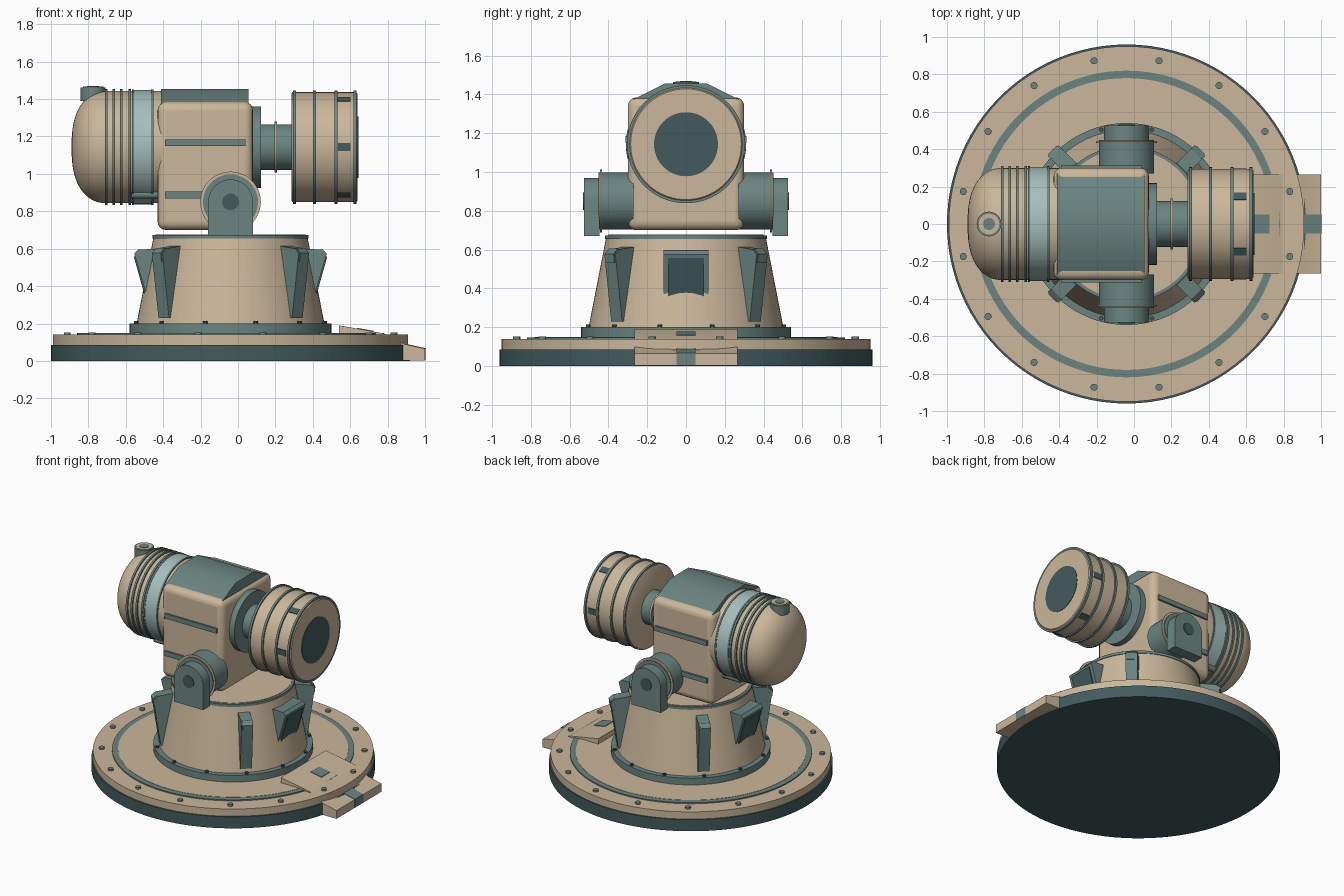
import bpy, bmesh, math
from mathutils import Matrix, Vector

if "Cube" in bpy.data.objects:
    bpy.data.objects.remove(bpy.data.objects["Cube"])

CX = -0.04      # turret axis
AZ = 1.143      # barrel axis height


def material(name, rgb):
    m = bpy.data.materials.new(name)
    m.diffuse_color = (*rgb, 1)
    m.use_nodes = True
    m.node_tree.nodes["Principled BSDF"].inputs["Base Color"].default_value = m.diffuse_color
    return m


TAN = material("sand", (0.60, 0.475, 0.325))
TEAL = material("teal", (0.145, 0.235, 0.222))
DARK = material("dark_teal", (0.055, 0.105, 0.11))
LIGHT = material("pale_teal", (0.38, 0.52, 0.51))


def finish(name, bm, mat, matrix=Matrix(), bevel=0):
    bmesh.ops.recalc_face_normals(bm, faces=bm.faces[:])
    me = bpy.data.meshes.new(name)
    bm.to_mesh(me)
    bm.free()
    me.transform(matrix)
    me.materials.append(mat)
    for p in me.polygons:
        p.use_smooth = True
    me.set_sharp_from_angle(angle=math.radians(32))
    ob = bpy.data.objects.new(name, me)
    bpy.context.collection.objects.link(ob)
    if bevel:
        b = ob.modifiers.new("round", 'BEVEL')
        b.width, b.segments = bevel, 4
    return ob


ORIGINS = {
    'Z': Matrix.Translation((CX, 0, 0)),
    'X': Matrix.Translation((0, 0, AZ)) @ Matrix.Rotation(math.pi / 2, 4, 'Y'),
    'Y': Matrix.Translation((CX, 0, 0.85)) @ Matrix.Rotation(-math.pi / 2, 4, 'X'),
}


def lathe(name, axis, profile, mat, seg=72):
    """Solid of revolution; profile is (position on axis, radius)."""
    bm = bmesh.new()
    rings = []
    for t, r in profile:
        rings.append([bm.verts.new((r * math.cos(a), r * math.sin(a), t))
                      for a in (2 * math.pi * i / seg for i in range(seg))])
    for A, B in zip(rings, rings[1:]):
        for i in range(seg):
            j = (i + 1) % seg
            bm.faces.new((A[i], A[j], B[j], B[i]))
    bm.faces.new(rings[0])
    bm.faces.new(rings[-1])
    return finish(name, bm, mat, ORIGINS[axis] if isinstance(axis, str) else axis)


def disc(name, axis, t0, t1, r, mat, seg=72):
    return lathe(name, axis, [(t0, r), (t1, r)], mat, seg)


def box(name, lo, hi, mat, matrix=Matrix(), bevel=0):
    bm = bmesh.new()
    bmesh.ops.create_cube(bm, size=1)
    lo, hi = Vector(lo), Vector(hi)
    for v in bm.verts:
        v.co = Vector(v.co[k] * (hi[k] - lo[k]) + (hi[k] + lo[k]) / 2 for k in range(3))
    return finish(name, bm, mat, matrix, bevel)


def prism(name, pts, half, mat, matrix=Matrix()):
    """Profile in xz, extruded along y by +-half."""
    bm = bmesh.new()
    a = [bm.verts.new((x, -half, z)) for x, z in pts]
    b = [bm.verts.new((x, half, z)) for x, z in pts]
    bm.faces.new(a)
    bm.faces.new(b)
    for i in range(len(pts)):
        j = (i + 1) % len(pts)
        bm.faces.new((a[i], a[j], b[j], b[i]))
    return finish(name, bm, mat, matrix)


def turn(angle):
    return ORIGINS['Z'] @ Matrix.Rotation(math.radians(angle), 4, 'Z')


# Base plate
disc("base_disc", 'Z', 0, 0.086, 0.96, DARK, 96)
disc("base_deck", 'Z', 0.086, 0.14, 0.95, TAN, 96)
disc("deck_ring", 'Z', 0.139, 0.148, 0.82, TEAL, 96)
disc("inner_deck", 'Z', 0.139, 0.150, 0.78, TAN, 96)
for i in range(16):
    disc("deck_bolt", turn(11.25 + 22.5 * i) @ Matrix.Translation((0.89, 0, 0)),
         0.139, 0.153, 0.019, TEAL, 12)

# Entry step and ramp
ramp = [(0.54, 0.003), (1.0, 0.003), (1.0, 0.065), (0.89, 0.09), (0.78, 0.147), (0.54, 0.19)]
prism("entry_ramp", ramp, 0.265, TAN)
prism("ramp_stripe", [(0.635, 0.16), (0.725, 0.15), (0.725, 0.161), (0.635, 0.177)], 0.05, TEAL)
prism("step_stripe", [(0.90, 0.004), (1.002, 0.004), (1.002, 0.068), (0.90, 0.091)], 0.05, TEAL)

# Pedestal
disc("pedestal_flange", 'Z', 0.14, 0.2, 0.54, TEAL)
lathe("pedestal_cone", 'Z', [(0.2, 0.502), (0.655, 0.413)], TAN)
disc("pedestal_rim", 'Z', 0.655, 0.674, 0.418, TEAL)
disc("pedestal_top", 'Z', 0.67, 0.677, 0.40, TAN)
for i in range(12):
    disc("flange_bolt", turn(15 + 30 * i) @ Matrix.Translation((0.522, 0, 0)),
         0.199, 0.213, 0.012, DARK, 10)
for a in (45, 135, 225, 315):
    prism("pedestal_fin", [(0.41, 0.615), (0.53, 0.60), (0.555, 0.575), (0.505, 0.23), (0.46, 0.23)],
          0.04, TEAL, turn(a))
    prism("fin_edge", [(0.53, 0.605), (0.56, 0.578), (0.554, 0.53), (0.536, 0.53)],
          0.032, TEAL, turn(a))

# Hooded windows on both ends of the pedestal
for a in (0, 180):
    prism("window_hood", [(0.38, 0.60), (0.495, 0.595), (0.515, 0.575), (0.455, 0.37), (0.42, 0.37)],
          0.117, TEAL, turn(a))
    prism("window_pane", [(0.45, 0.557), (0.517, 0.557), (0.455, 0.335), (0.43, 0.335)],
          0.092, DARK, turn(a))

# Trunnions on both sides
for s in (-1, 1):
    arch = [(CX - 0.12, 0.67), (CX + 0.12, 0.67)]
    arch += [(CX + 0.12 * math.cos(t), 0.85 + 0.12 * math.sin(t))
             for t in (math.pi * i / 20 for i in range(21))]
    prism("trunnion_bracket", arch, 0.041, TEAL, Matrix.Translation((0, s * 0.486, 0)))
    disc("trunnion_drum", 'Y', s * 0.27, s * 0.45, 0.147, TEAL, 48)
    disc("trunnion_collar", 'Y', s * 0.433, s * 0.442, 0.162, TAN, 48)
    disc("trunnion_pin", 'Y', s * 0.50, s * 0.532, 0.045, DARK, 24)

# Central housing, roof and side rails
box("housing", (-0.43, -0.30, 0.70), (0.08, 0.30, 1.385), TAN, bevel=0.045)
roof = [(-0.272, 1.36), (0.272, 1.36), (0.272, 1.375), (0.11, 1.455), (-0.11, 1.455), (-0.272, 1.375)]
prism("housing_roof", roof, 0.235, TEAL,
      Matrix.Translation((-0.178, 0, 0)) @ Matrix.Rotation(math.pi / 2, 4, 'Z'))
for s in (-1, 1):
    for z, x1 in ((1.167, 0.04), (0.887, 0.02)):
        box("side_rail", (-0.39, s * 0.305 - 0.008, z - 0.018),
            (x1, s * 0.305 + 0.008, z + 0.018), TEAL)

# Rear drum with rounded cap
dome = [(-0.40, 0.30), (-0.70, 0.30)]
dome += [(-0.70 - 0.19 * math.sin(t) ** 0.9, 0.30 * math.cos(t) ** 0.8)
         for t in (math.pi / 2 * i / 18 for i in range(1, 18))]
dome.append((-0.891, 0.004))
lathe("rear_drum", 'X', dome, TAN)
for x in (-0.705, -0.665, -0.625, -0.578):
    disc("drum_rib", 'X', x - 0.007, x + 0.007, 0.31, TEAL)
disc("pale_band", 'X', -0.56, -0.46, 0.306, LIGHT)
for x in (-0.562, -0.458):
    disc("band_edge", 'X', x - 0.006, x + 0.006, 0.309, TEAL)
for s in (-1, 1):
    disc("drum_bar", Matrix.Translation((0, s * 0.165, 0.89)) @ Matrix.Rotation(math.pi / 2, 4, 'Y'),
         -0.57, -0.42, 0.022, TEAL, 16)

# Cap fitting on the drum
cap = Matrix.Translation((-0.775, 0, 0))
disc("cap_fitting", cap, 1.39, 1.463, 0.066, TEAL, 32)
disc("cap_face", cap, 1.46, 1.466, 0.055, TAN, 32)
disc("cap_plug", cap, 1.46, 1.469, 0.032, TEAL, 24)

# Neck
disc("neck_plate", 'X', 0.07, 0.123, 0.218, TEAL)
disc("neck_tube", 'X', 0.12, 0.30, 0.122, TEAL)
disc("neck_ring", 'X', 0.195, 0.209, 0.136, TAN)

# Front head with ribs, slots and lens
lathe("front_head", 'X', [(0.285, 0.285), (0.29, 0.294), (0.63, 0.294), (0.64, 0.285)], TAN)
for x in (0.302, 0.41, 0.524, 0.626):
    disc("head_rib", 'X', x - 0.008, x + 0.008, 0.304, TEAL)
for i in range(6):
    m = Matrix.Translation((0, 0, AZ)) @ Matrix.Rotation(math.radians(60 * i), 4, 'X')
    box("head_slot", (0.53, 0.288, -0.022), (0.602, 0.298, 0.022), DARK, m)
disc("head_lens", 'X', 0.636, 0.643, 0.165, DARK)
